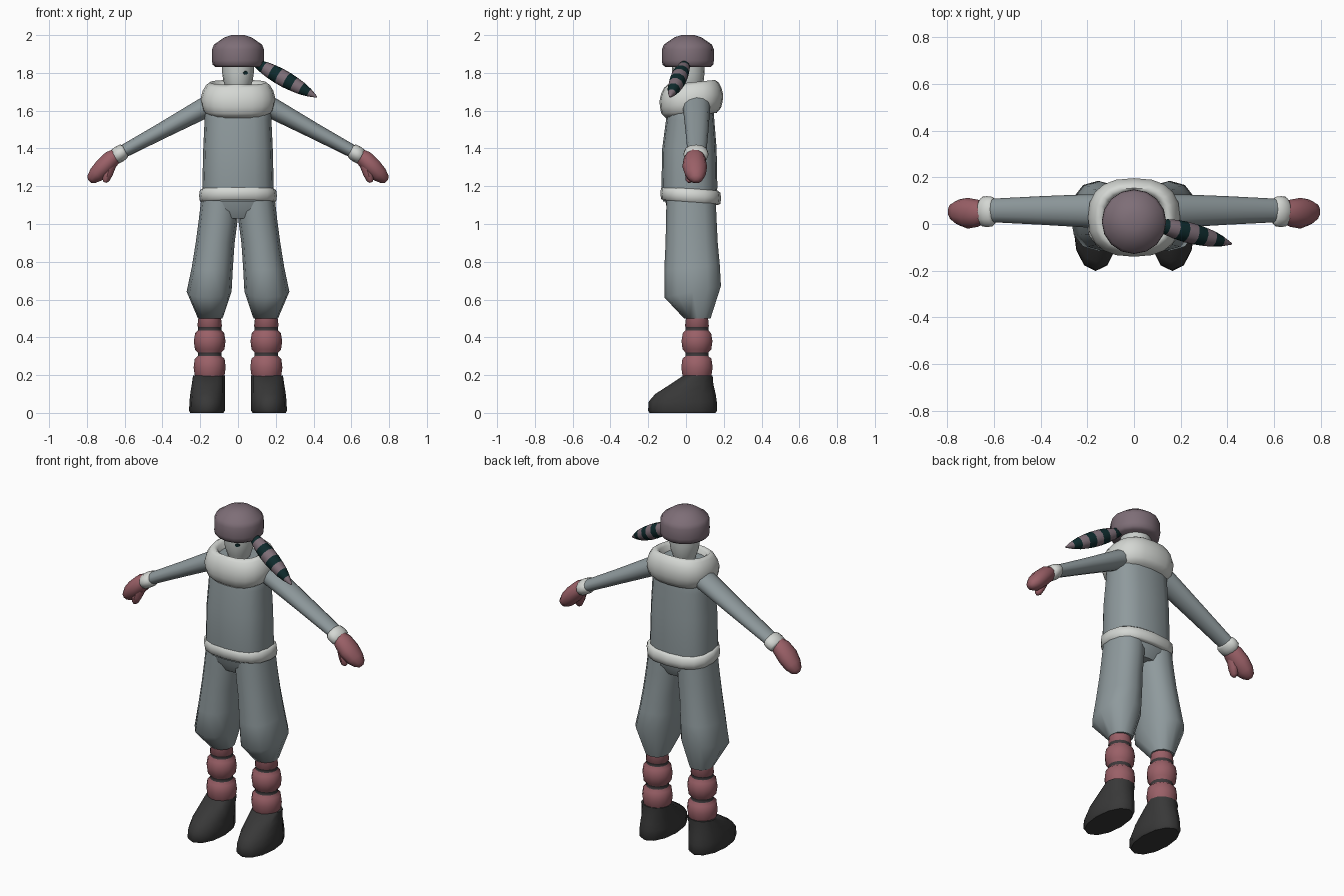
import bpy, bmesh, math
from mathutils import Vector


def material(name, r, g, b):
    lin = [((c / 255 + 0.055) / 1.055) ** 2.4 if c > 10 else c / 255 / 12.92 for c in (r, g, b)]
    m = bpy.data.materials.new(name)
    m.diffuse_color = (*lin, 1)
    return m


COAT = material("grey cloth", 143, 154, 157)
FUR = material("white fur", 212, 215, 211)
SKIN = material("pale skin", 200, 205, 202)
HAT = material("mauve fur", 126, 110, 119)
TEAL = material("dark teal", 14, 42, 44)
MITT = material("dusty red", 154, 96, 103)
BAND = material("dark band", 62, 57, 59)
BOOT = material("black leather", 56, 56, 56)


def loft(name, secs, mats, u=(1, 0, 0), v=(0, 1, 0), n=16, e=2.0,
         bands=None, mirror=False, angle=50):
    """Skin superellipse sections (x, y, z, half_u, half_v, slope of z over y)."""
    u, v = Vector(u).normalized(), Vector(v).normalized()
    bm = bmesh.new()
    rings = []
    for s in secs:
        c, a, b = Vector(s[:3]), s[3], s[4]
        slope = s[5] if len(s) > 5 else 0
        ring = []
        for i in range(n):
            t = 2 * math.pi * i / n
            ct, st = math.cos(t), math.sin(t)
            p = c + u * (a * math.copysign(abs(ct) ** (2 / e), ct)) \
                  + v * (b * math.copysign(abs(st) ** (2 / e), st))
            p.z += slope * (p.y - c.y)
            ring.append(bm.verts.new(p))
        rings.append(ring)
    for k in range(len(rings) - 1):
        for i in range(n):
            j = (i + 1) % n
            f = bm.faces.new((rings[k][i], rings[k][j], rings[k + 1][j], rings[k + 1][i]))
            f.material_index = bands[k] if bands else 0
    for ring, k in ((rings[0], 0), (rings[-1], -1)):
        f = bm.faces.new(ring)
        f.material_index = bands[k] if bands else 0
    bmesh.ops.recalc_face_normals(bm, faces=bm.faces)
    me = bpy.data.meshes.new(name)
    bm.to_mesh(me)
    bm.free()
    for m in mats:
        me.materials.append(m)
    ob = bpy.data.objects.new(name, me)
    bpy.context.collection.objects.link(ob)
    bpy.ops.object.select_all(action='DESELECT')
    ob.select_set(True)
    bpy.context.view_layer.objects.active = ob
    bpy.ops.object.shade_smooth_by_angle(angle=math.radians(angle))
    if mirror:
        ob.modifiers.new("mirror", 'MIRROR').use_mirror_merge = False
    return ob


# Coat body, hem and collar
loft("coat", [(0, .02, 1.12, .185, .142), (0, .018, 1.2, .189, .148), (0, .018, 1.4, .184, .144),
              (0, .022, 1.55, .177, .128), (0, .025, 1.64, .178, .118), (0, .03, 1.70, .13, .10)],
     [COAT], e=2.6)
loft("hem", [(0, .025, z, a, a - .045, -.08) for z, a in
             ((1.112, .188), (1.12, .202), (1.15, .206), (1.178, .202), (1.188, .188))],
     [FUR], e=2.5, angle=70)
loft("collar", [(0, .028, z, .197 * k, .168 * k, .1) for z, k in
                ((1.575, .8), (1.60, .94), (1.635, .99), (1.67, 1), (1.705, .95), (1.735, .86),
                 (1.75, .75), (1.735, .64), (1.68, .58))],
     [FUR], n=20, e=2.5, angle=75)

# Head and single visible eye
loft("head", [(0, .012, z, a, b) for z, a, b in
              ((1.64, .055, .06), (1.69, .055, .06), (1.725, .066, .073), (1.76, .078, .082),
               (1.80, .084, .086), (1.86, .085, .087))], [SKIN])
loft("eye", [(.038, -.058, 1.80, .015, .011), (.041, -.066, 1.80, .013, .009)], [TEAL],
     u=(.9, .4, 0), v=(0, 0, 1), n=10)

# Round fur hat with its striped tail
loft("hat", [(0, .01, z, r, r) for z, r in
             ((1.83, .118), (1.843, .134), (1.865, .138), (1.925, .137), (1.95, .127),
              (1.988, .072), (2.0, .035))], [HAT], n=16)
start, end = Vector((.10, -.002, 1.85)), Vector((.417, -.085, 1.672))
axis = end - start
side = axis.cross(Vector((0, 0, 1)))
radii = (.022, .034, .041, .044, .044, .040, .034, .022, .004)
loft("hat_tail", [(*(start + axis * (i / 8)), r, r) for i, r in enumerate(radii)],
     [TEAL, HAT], u=side, v=side.cross(axis), n=10, bands=[i % 2 for i in range(8)])

# Sleeves, cuffs and mittens
AX = dict(u=(0, 1, 0), v=(.47, 0, .88), mirror=True)
loft("sleeve", [(.12, .055, 1.645, .072, .058), (.20, .056, 1.603, .071, .054),
                (.40, .058, 1.495, .061, .043), (.615, .058, 1.38, .05, .034)],
     [COAT], n=12, **AX)
loft("cuff", [(.598, .053, 1.389, .052, .034), (.606, .053, 1.384, .063, .041),
              (.628, .053, 1.371, .066, .044), (.648, .053, 1.358, .064, .042),
              (.656, .053, 1.354, .052, .036)], [FUR], n=12, angle=70, **AX)
loft("mitten", [(.64, .048, 1.37, .045, .036), (.668, .046, 1.347, .058, .048),
                (.712, .046, 1.303, .066, .05), (.75, .05, 1.262, .055, .045),
                (.776, .053, 1.237, .036, .03), (.787, .054, 1.226, .014, .012)],
     [MITT], u=(0, 1, 0), v=(.7, 0, .7), n=10, mirror=True)
loft("thumb", [(.675, .035, 1.31, .034, .03), (.69, .026, 1.265, .031, .027),
               (.70, .02, 1.232, .022, .019), (.704, .018, 1.22, .009, .008)],
     [MITT], u=(0, 1, 0), v=(1, 0, .3), n=8, mirror=True)

# Baggy trousers
loft("hips", [(0, .028, 1.03, .16, .10), (0, .027, 1.08, .188, .128), (0, .025, 1.15, .187, .14)],
     [COAT], e=2.5)
loft("trouser_leg", [(.147, .06, .50, .065, .07), (.153, .035, .642, .119, .15, .2),
                     (.136, .032, .77, .109, .147, .08), (.121, .03, .9, .103, .138),
                     (.105, .028, 1.02, .103, .134), (.094, .027, 1.14, .1, .13)],
     [COAT], n=12, e=2.25, mirror=True, angle=65)

# Bunched socks with dark bands
sock = ((.52, .058), (.458, .065), (.455, .062), (.437, .062), (.422, .077), (.38, .084),
        (.336, .078), (.32, .063), (.30, .063), (.286, .079), (.24, .085), (.20, .079), (.18, .07))
loft("sock", [(.15, .058, z, r, r) for z, r in sock], [MITT, BAND], n=14, mirror=True, angle=60,
     bands=[1 if k in (2, 7) else 0 for k in range(len(sock) - 1)])

# Boots with long toes
loft("boot", [(.165, -.018, 0, .088, .175), (.164, -.018, .012, .095, .183),
              (.163, -.017, .06, .094, .18), (.161, -.003, .10, .092, .16),
              (.157, .03, .15, .088, .115), (.154, .063, .197, .084, .078)],
     [BOOT], n=12, e=2.1, mirror=True)
